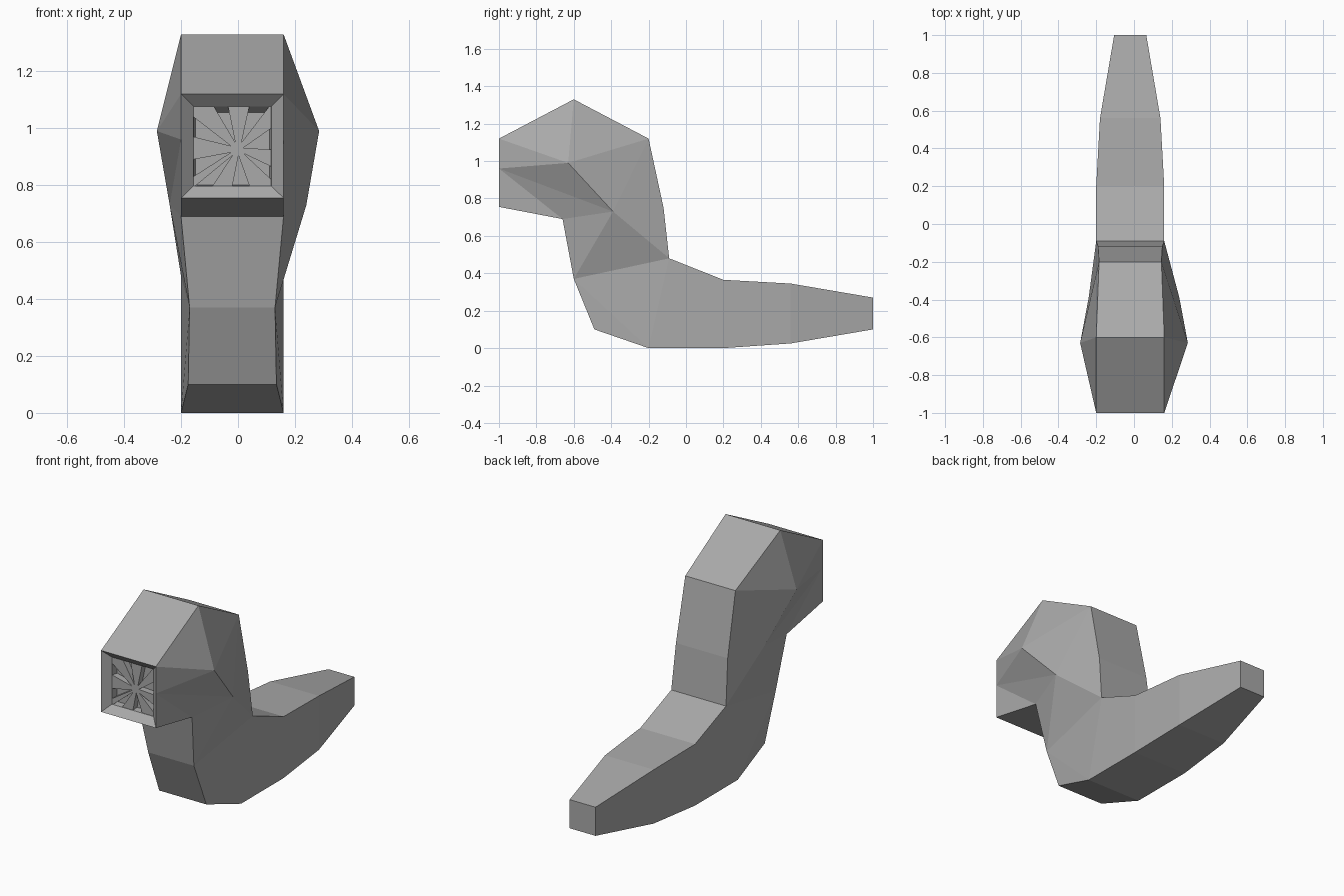
import bpy
import bmesh

cube = bpy.data.objects.get("Cube")
if cube:
    bpy.data.objects.remove(cube)

grey = bpy.data.materials.new("plain grey")
grey.use_nodes = True
colour = (0.4, 0.4, 0.4, 1)
grey.diffuse_color = colour
grey.node_tree.nodes["Principled BSDF"].inputs["Base Color"].default_value = colour

MID = -0.02  # centre line of the body


def finish(bm, name):
    bmesh.ops.recalc_face_normals(bm, faces=bm.faces)
    mesh = bpy.data.meshes.new(name)
    bm.to_mesh(mesh)
    bm.free()
    mesh.materials.append(grey)
    obj = bpy.data.objects.new(name, mesh)
    bpy.context.collection.objects.link(obj)
    return obj


# Side outline from the snout over the head, along the tail and back: y, z, half width
outline = [
    (-1, 1.12, .18), (-.6, 1.33, .18), (-.2, 1.12, .165), (-.12, .75, .17),
    (-.09, .48, .18), (.2, .365, .18), (.56, .345, .16), (1, .27, .085),
    (1, .1, .085), (.56, .025, .16), (.2, 0, .18), (-.2, 0, .18),
    (-.49, .1, .155), (-.6, .37, .15), (-.66, .69, .18), (-1, .755, .18),
]
# Facets of one side; 16 is on the snout edge, 17 and 18 are the cheek points
facets = [
    (0, 1, 17), (1, 2, 17), (2, 18, 17), (2, 3, 18), (3, 4, 18), (4, 13, 18),
    (13, 14, 18), (14, 16, 18), (14, 15, 16), (16, 17, 18), (16, 0, 17),
    (4, 11, 13), (11, 12, 13), (4, 5, 11), (5, 10, 11), (5, 6, 9, 10), (6, 7, 8, 9),
]

# Body: both sides, joined by strips
bm = bmesh.new()
sides = []
for s in (-1, 1):
    side = [bm.verts.new((MID + s * w, y, z)) for y, z, w in outline]
    side.append(bm.verts.new((MID + s * .18, -1, .96)))
    side += [bm.verts.new((s * .285, -.63, .99)), bm.verts.new((s * .24, -.39, .73))]
    for f in facets:
        bm.faces.new([side[i] for i in f])
    sides.append(side)
right, left = sides
for i in range(len(outline) - 1):
    bm.faces.new((right[i], right[i + 1], left[i + 1], left[i]))


# Stepped recess in the snout
def ring(y, half, low, high):
    return [bm.verts.new((MID + sx * half, y, z))
            for sx, z in ((-1, high), (1, high), (1, low), (-1, low))]


rim = [right[0], left[0], left[15], right[15]]
inner = ring(-.96, .137, .797, 1.077)
back = ring(-.92, .13, .80, 1.055)
for i in range(4):
    j = (i + 1) % 4
    edge = [rim[i], rim[j]]
    if i == 1:
        edge.insert(1, left[16])
    elif i == 3:
        edge.insert(1, right[16])
    bm.faces.new(edge + [inner[j], inner[i]])
    bm.faces.new((inner[i], inner[j], back[j], back[i]))
bm.faces.new(back)
finish(bm, "body")

# Star-shaped grille: a square plate with wedge gaps running to the middle
x0, x1, z0, z1 = MID - .137, MID + .137, .797, 1.077
hub_x, hub_z = 0, .925
gaps = [
    [((-.085, z1), (-.035, z1)), ((.04, z1), (.11, z1))],
    [((x1, 1.0), (x1, .925)), ((x1, .865), (x1, .82))],
    [((.04, z0), (-.02, z0)), ((-.09, z0), (-.15, z0))],
    [((x0, .83), (x0, .89)), ((x0, .97), (x0, 1.04))],
]
corners = [(x0, z1), (x1, z1), (x1, z0), (x0, z0)]
points = []
for corner, pair in zip(corners, gaps):
    points.append(corner)
    for a, b in pair:
        tip = [.84 * h + .16 * (p + q) / 2 for h, p, q in zip((hub_x, hub_z), a, b)]
        points += [a, tip, b]

bm = bmesh.new()
plate = bm.faces.new([bm.verts.new((x, -.958, z)) for x, z in points])
grown = bmesh.ops.extrude_face_region(bm, geom=[plate])
bmesh.ops.translate(bm, vec=(0, .04, 0),
                    verts=[v for v in grown["geom"] if isinstance(v, bmesh.types.BMVert)])
finish(bm, "snout_grille")
